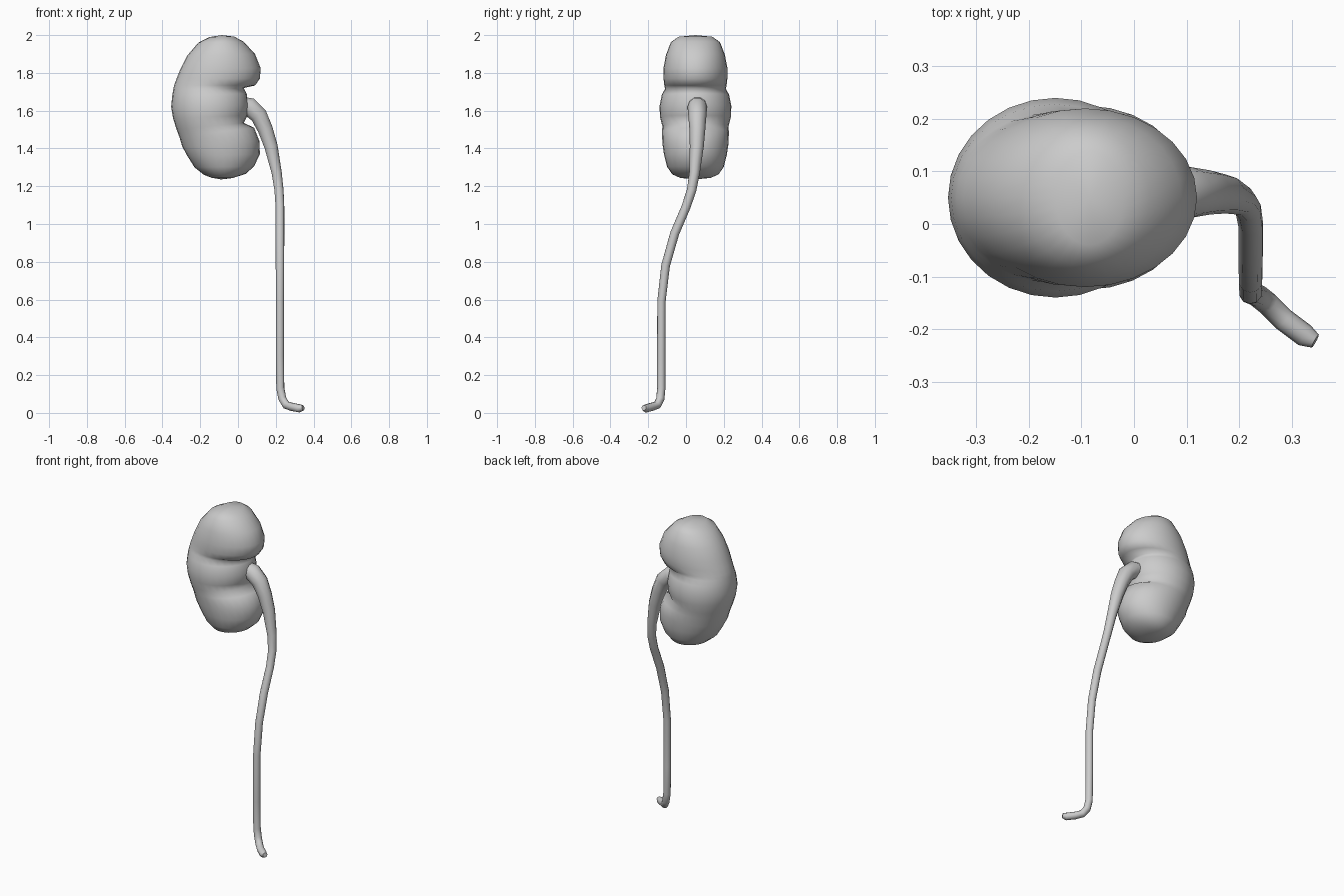
import bpy, bmesh, math

YC = 0.05      # mid plane of the kidney
SIDES = 28

# Kidney sections, top to bottom: outer x, z, inner x, z, half depth
SECTIONS = [
    (-0.15, 1.99, -0.02, 1.992, 0.09),
    (-0.21, 1.96, 0.03, 1.965, 0.13),
    (-0.27, 1.89, 0.09, 1.90, 0.156),
    (-0.305, 1.82, 0.12, 1.825, 0.17),
    (-0.325, 1.77, 0.116, 1.77, 0.169),
    (-0.338, 1.735, 0.09, 1.733, 0.165),
    (-0.343, 1.71, 0.03, 1.72, 0.161),
    (-0.348, 1.68, 0.046, 1.69, 0.178),
    (-0.354, 1.62, 0.055, 1.63, 0.19),
    (-0.344, 1.56, 0.05, 1.575, 0.188),
    (-0.325, 1.50, 0.03, 1.535, 0.175),
    (-0.31, 1.46, 0.085, 1.51, 0.177),
    (-0.295, 1.41, 0.113, 1.44, 0.175),
    (-0.268, 1.36, 0.116, 1.37, 0.166),
    (-0.23, 1.30, 0.085, 1.305, 0.15),
    (-0.18, 1.26, 0.04, 1.265, 0.122),
    (-0.14, 1.245, -0.03, 1.243, 0.08),
]

# Ureter path: x, y, z, radius
PATH = [
    (0.00, 0.06, 1.635, 0.045), (0.06, 0.06, 1.62, 0.052),
    (0.11, 0.06, 1.575, 0.048), (0.145, 0.06, 1.50, 0.042),
    (0.175, 0.057, 1.41, 0.037), (0.205, 0.045, 1.27, 0.028),
    (0.217, 0.03, 1.18, 0.025), (0.222, 0.00, 1.09, 0.024),
    (0.222, -0.06, 0.95, 0.024), (0.222, -0.108, 0.78, 0.023),
    (0.222, -0.13, 0.59, 0.022), (0.222, -0.131, 0.30, 0.022),
    (0.224, -0.131, 0.13, 0.022), (0.235, -0.136, 0.075, 0.022),
    (0.255, -0.152, 0.042, 0.022), (0.285, -0.182, 0.032, 0.022),
    (0.325, -0.212, 0.024, 0.022), (0.345, -0.223, 0.027, 0.014),
]


def finish(name, bm):
    bmesh.ops.recalc_face_normals(bm, faces=bm.faces)
    for f in bm.faces:
        f.smooth = True
    me = bpy.data.meshes.new(name)
    bm.to_mesh(me)
    bm.free()
    ob = bpy.data.objects.new(name, me)
    bpy.context.collection.objects.link(ob)
    return ob


# Kidney: lofted elliptical sections closed with a pole at each end
bm = bmesh.new()
rings = []
for lx, lz, rx, rz, h in SECTIONS:
    ring = []
    for i in range(SIDES):
        a = 2 * math.pi * i / SIDES
        t = (1 + math.cos(a)) / 2
        ring.append(bm.verts.new((lx + (rx - lx) * t, YC + h * math.sin(a),
                                  lz + (rz - lz) * t)))
    rings.append(ring)
top = bm.verts.new((-0.085, YC, 2.0))
bottom = bm.verts.new((-0.09, YC, 1.236))
for i in range(SIDES):
    j = (i + 1) % SIDES
    for a, b in zip(rings, rings[1:]):
        bm.faces.new((a[i], a[j], b[j], b[i]))
    bm.faces.new((top, rings[0][j], rings[0][i]))
    bm.faces.new((bottom, rings[-1][i], rings[-1][j]))
finish("kidney", bm)

# Ureter: tapering tube along the path
cu = bpy.data.curves.new("ureter_path", 'CURVE')
cu.dimensions = '3D'
cu.bevel_depth = 1.0
cu.bevel_resolution = 3
cu.use_fill_caps = True
sp = cu.splines.new('POLY')
sp.points.add(len(PATH) - 1)
for p, (x, y, z, r) in zip(sp.points, PATH):
    p.co = (x, y, z, 1)
    p.radius = r
sp.use_smooth = True
ureter = bpy.data.objects.new("ureter", cu)
bpy.context.collection.objects.link(ureter)
